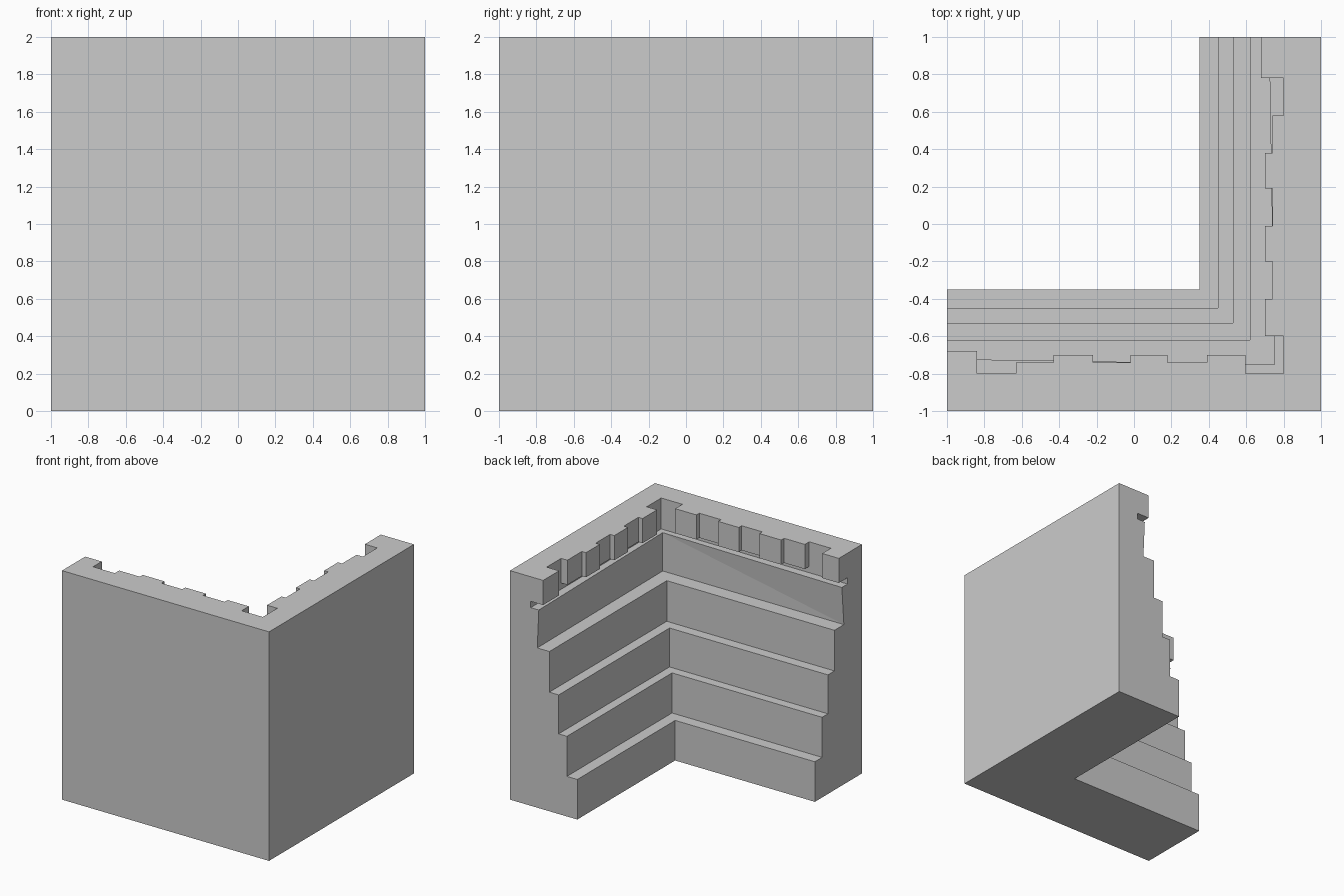
import bpy, bmesh

if "Cube" in bpy.data.objects:
    bpy.data.objects.remove(bpy.data.objects["Cube"])

SLOT, Z_BAND, Z_TOP = 0.80, 1.785, 2.0

# Inner profile (distance from centre, height), foot to underside of the notched band
steps = [(0.35, 0), (0.35, 0.35), (0.45, 0.35), (0.45, 0.70), (0.53, 0.70),
         (0.53, 1.04), (0.62, 1.04), (0.62, 1.395)]


def profile(low, high):
    """Steps plus the top riser, which leans slightly towards the open ends."""
    return steps + [(low, 1.395), (high, 1.73), (SLOT, 1.73), (SLOT, Z_BAND)]


# Notched band: (start, end, depth) along each arm, open end towards the corner
band_y = [(1, 0.78, 0.68), (0.78, 0.58, SLOT), (0.58, 0.38, 0.74), (0.38, 0.19, 0.70),
          (0.19, -0.01, 0.74), (-0.01, -0.20, 0.70), (-0.20, -0.40, 0.74),
          (-0.40, -0.60, 0.70), (-0.60, -SLOT, SLOT)]
band_x = [(-1, -0.84, 0.68), (-0.84, -0.63, SLOT), (-0.63, -0.43, 0.74),
          (-0.43, -0.22, 0.70), (-0.22, -0.02, 0.74), (-0.02, 0.18, 0.70),
          (0.18, 0.39, 0.74), (0.39, 0.595, 0.70), (0.595, SLOT, SLOT)]

bm = bmesh.new()


def face(*pts):
    bm.faces.new([bm.verts.new(p) for p in pts])


def arm_y(d, t, z):
    return (d, t, z)


def arm_x(d, t, z):
    return (t, -d, z)


corner = [(d, -d, z) for d, z in profile(0.75, 0.75)]
outline = []
for place, end, low, band in ((arm_y, 1, 0.737, band_y), (arm_x, -1, 0.75, band_x)):
    # Stepped inner surface from the open end to the corner
    prof = profile(low, 0.722)
    open_end = [place(d, end, z) for d, z in prof]
    for i in range(len(prof) - 1):
        a, b, c, e = open_end[i], open_end[i + 1], corner[i + 1], corner[i]
        if i == 8:      # leaning riser is split along its diagonal
            face(a, b, c)
            face(a, c, e)
        else:
            face(a, b, c, e)
    # Flat end cap
    face(*open_end, *[place(d, end, z) for d, z in
                      ((0.68, Z_BAND), (0.68, Z_TOP), (1, Z_TOP), (1, 0))])
    # Underside of the overhanging blocks
    path = []
    for s, e, d in band:
        path += [(d, s), (d, e)]
        if d < SLOT:
            face(*[place(q, t, Z_BAND) for q, t in ((d, s), (d, e), (SLOT, e), (SLOT, s))])
    # Inner walls of the notched band
    for (d0, t0), (d1, t1) in zip(path, path[1:]):
        face(place(d0, t0, Z_BAND), place(d1, t1, Z_BAND),
             place(d1, t1, Z_TOP), place(d0, t0, Z_TOP))
    pts = [place(d, t, Z_TOP) for d, t in path]
    outline += pts if place is arm_y else pts[::-1][1:]

# Top, base and the two plain outer walls
face(*outline, (-1, -1, Z_TOP), (1, -1, Z_TOP), (1, 1, Z_TOP))
face((0.35, 1, 0), (0.35, -0.35, 0), (-1, -0.35, 0), (-1, -1, 0), (1, -1, 0), (1, 1, 0))
face((-1, -1, 0), (1, -1, 0), (1, -1, Z_TOP), (-1, -1, Z_TOP))
face((1, -1, 0), (1, 1, 0), (1, 1, Z_TOP), (1, -1, Z_TOP))

bmesh.ops.remove_doubles(bm, verts=bm.verts, dist=0.0005)
bmesh.ops.recalc_face_normals(bm, faces=bm.faces)
mesh = bpy.data.meshes.new("stepped_corner_wall")
bm.to_mesh(mesh)
bm.free()
bpy.context.collection.objects.link(bpy.data.objects.new("stepped_corner_wall", mesh))
